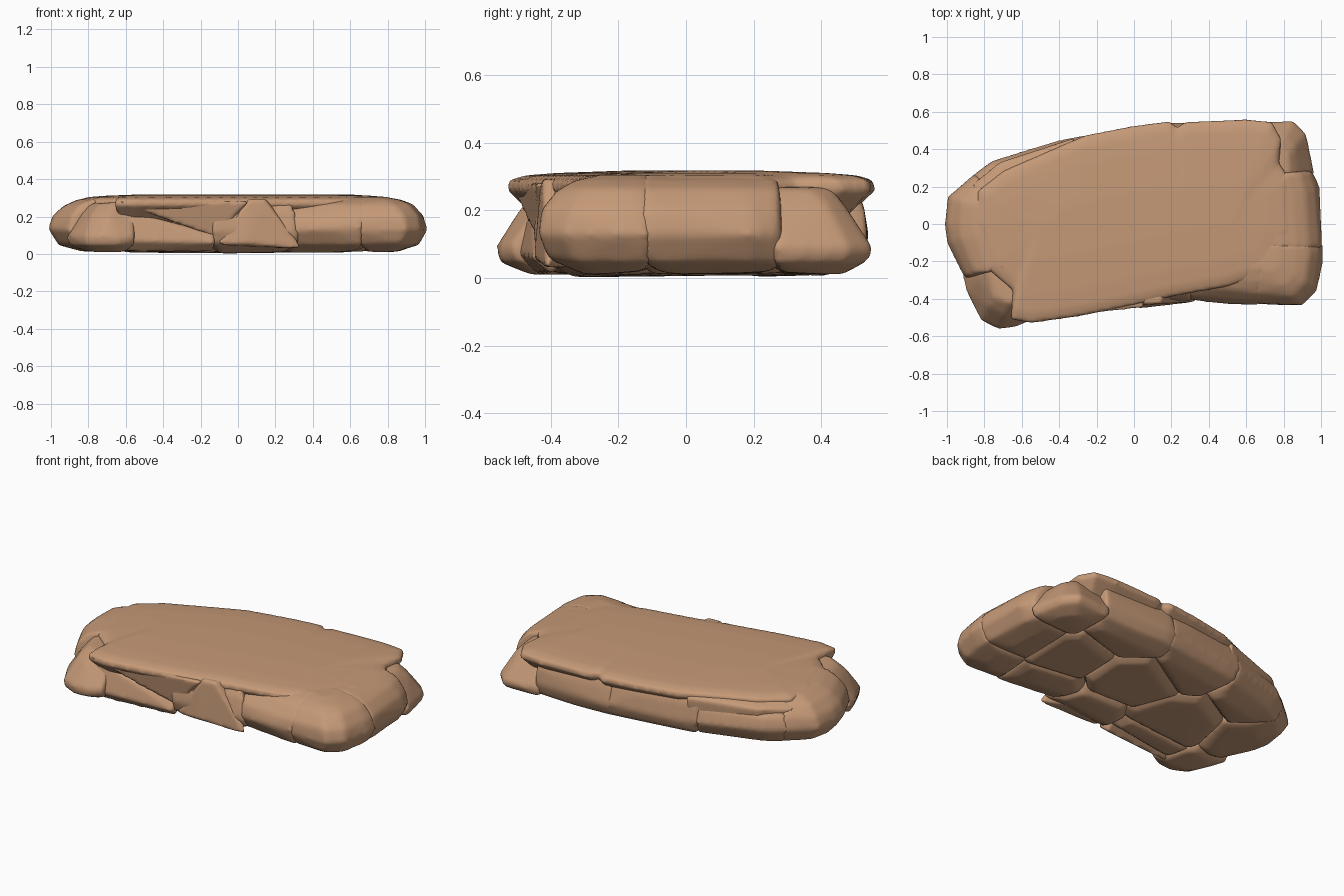
import bpy, bmesh, random
from mathutils import Vector

random.seed(4)
old = bpy.data.objects.get("Cube")
if old:
    bpy.data.objects.remove(old)

stone_mat = bpy.data.materials.new("warm_sandstone")
stone_mat.use_nodes = True
colour = (0.56, 0.32, 0.185, 1)
stone_mat.diffuse_color = colour
stone_mat.node_tree.nodes["Principled BSDF"].inputs["Base Color"].default_value = colour

# Plan outline of the whole rock, and of its flat cap
ROCK = [(-1.01, 0), (-1, .15), (-.92, .22), (-.76, .34), (-.4, .45), (-.28, .47),
        (0, .52), (.2, .54), (.4, .54), (.68, .54), (.85, .55), (.92, .48), (.95, .32),
        (.99, .2), (1.01, -.08), (1.01, -.2), (.98, -.36), (.9, -.44), (.5, -.43), (.25, -.4),
        (0, -.44), (-.58, -.52), (-.64, -.55), (-.72, -.565), (-.82, -.52), (-.89, -.36),
        (-.93, -.22), (-1, -.1)]
CAP = [(-.86, 0), (-.84, .18), (-.7, .29), (-.4, .42), (-.26, .48), (0, .53), (.19, .555),
       (.23, .52), (.27, .55), (.6, .565), (.74, .55), (.79, .46), (.78, .33), (.84, .24),
       (.86, -.05), (.74, -.26), (.5, -.34), (.22, -.39), (0, -.44), (-.3, -.5), (-.55, -.535),
       (-.66, -.515), (-.65, -.36), (-.78, -.25)]

# Side profiles as (height, inset from outline)
ROUND = [(0, .17), (.05, .05), (.13, 0), (.2, .02), (.26, .08), (.29, .15), (.306, .25)]
FULL = [(0, .12), (.05, .03), (.12, 0), (.22, .02), (.29, .05), (.305, .15)]
TOE = [(0, .08), (.05, .01), (.09, 0), (.15, .05), (.22, .09), (.27, .15)]
RECESS = [(0, .14), (.05, .09), (.2, .1), (.29, .12)]
EDGE = [(.17, .1), (.26, .005), (.29, .01), (.304, .06), (.311, .15), (.318, .35)]
CORE = [(.07, .15), (.27, .16)]


def inset(p, d):
    """Move a plan point towards the long axis of the rock."""
    p = Vector(p)
    axis = Vector((max(-.5, min(.5, p.x)), 0))
    return p - (p - axis).normalized() * d


def loft(outline, profile):
    bm = bmesh.new()
    rings = [[bm.verts.new((*inset(p, d), z)) for p in outline] for z, d in profile]
    n = len(outline)
    for a, b in zip(rings, rings[1:]):
        for i in range(n):
            j = (i + 1) % n
            bm.faces.new((a[i], a[j], b[j], b[i]))
    bm.faces.new(rings[0])
    bm.faces.new(rings[-1])
    bmesh.ops.recalc_face_normals(bm, faces=bm.faces[:])
    return bm


def hull(points):
    bm = bmesh.new()
    for p in points:
        bm.verts.new(p)
    res = bmesh.ops.convex_hull(bm, input=bm.verts[:])
    loose = {v for v in res["geom_interior"] + res["geom_unused"]
             if isinstance(v, bmesh.types.BMVert) and not v.link_faces}
    bmesh.ops.delete(bm, geom=list(loose), context="VERTS")
    bmesh.ops.recalc_face_normals(bm, faces=bm.faces[:])
    return bm


def finish(name, bm, soften, voxel=.016):
    """Turn a bmesh into a weathered stone object with softened edges."""
    mesh = bpy.data.meshes.new(name)
    bm.to_mesh(mesh)
    bm.free()
    mesh.materials.append(stone_mat)
    obj = bpy.data.objects.new(name, mesh)
    bpy.context.collection.objects.link(obj)
    remesh = obj.modifiers.new("even_surface", "REMESH")
    remesh.mode = "VOXEL"
    remesh.voxel_size = voxel
    remesh.use_smooth_shade = True
    smooth = obj.modifiers.new("weathering", "SMOOTH")
    smooth.factor = .5
    smooth.iterations = soften


# Boulders: the rock split into slightly overlapping cells around these centres
SEEDS = [(-.76, -.54, TOE), (-.85, .02, ROUND), (-.62, .3, ROUND), (-.4, -.08, FULL),
         (-.36, -.45, RECESS), (-.1, .42, FULL), (.1, .1, FULL), (.1, -.4, FULL),
         (.47, -.28, ROUND), (.4, .43, FULL), (.87, .46, TOE), (.88, .08, ROUND),
         (.86, -.31, ROUND), (.52, .08, FULL)]
for i, (sx, sy, profile) in enumerate(SEEDS):
    bm = loft(ROCK, profile)
    seed = Vector((sx, sy, .15))
    for ox, oy, _ in SEEDS:
        other = Vector((ox, oy, .15))
        if other != seed:
            away = (other - seed).normalized()
            tilt = Vector((0, 0, random.uniform(-.15, .15)))
            bmesh.ops.bisect_plane(bm, geom=bm.verts[:] + bm.edges[:] + bm.faces[:],
                                   plane_co=(seed + other) / 2 + away * .012,
                                   plane_no=away + tilt, clear_outer=True)
    middle = sum((v.co for v in bm.verts), Vector()) / len(bm.verts)
    points = []
    for v in bm.verts:
        p = v.co.copy()
        if p.z < .03:
            # chamfer the underside so grooves open between boulders
            points.append(Vector((p.x, p.y, random.uniform(.035, .06))))
            p.xy = p.xy.lerp(middle.xy, .2)
            p.z += .012 * abs(p.x) + random.uniform(0, .012)
        elif p.z < .28:
            p += Vector([random.uniform(-.006, .006) for _ in range(3)])
        points.append(p)
    bm.free()
    finish(f"boulder_{i + 1}", hull(points), 4)

# Hidden core that closes the gaps between boulders
finish("core", loft(ROCK, CORE), 2, .025)

# Flat cap with overhanging rim
finish("flat_cap", loft(CAP, EDGE), 3, .013)

# Front facets: hanging wedge, stone below it and leaning buttress
finish("hanging_wedge", hull([
    (-.66, -.525, .285), (.06, -.445, .28), (-.12, -.43, .09),
    (-.6, -.3, .29), (0, -.25, .29), (-.12, -.25, .1)]), 2, .012)
finish("lower_front_stone", hull([
    (-.63, -.46, .24), (-.64, -.5, .07), (-.6, -.44, .01), (-.13, -.43, .11),
    (-.12, -.455, .06), (-.14, -.4, .01), (-.6, -.3, .24), (-.14, -.3, .1)]), 3, .012)
finish("front_buttress", hull([
    (.06, -.43, .295), (.14, -.425, .295), (-.11, -.44, .05), (.34, -.415, .03),
    (.04, -.45, .06), (0, -.25, .28), (.2, -.25, .28), (.1, -.3, .03)]), 3, .012)

# Sloping strip beside the cap at the back
finish("back_shoulder", hull([
    (-.88, .2, .24), (-.72, .33, .25), (-.32, .46, .265), (-.3, .38, .305),
    (-.78, .15, .3), (-.4, .2, .15), (-.7, .32, .12), (-.32, .45, .12)]), 4, .013)
